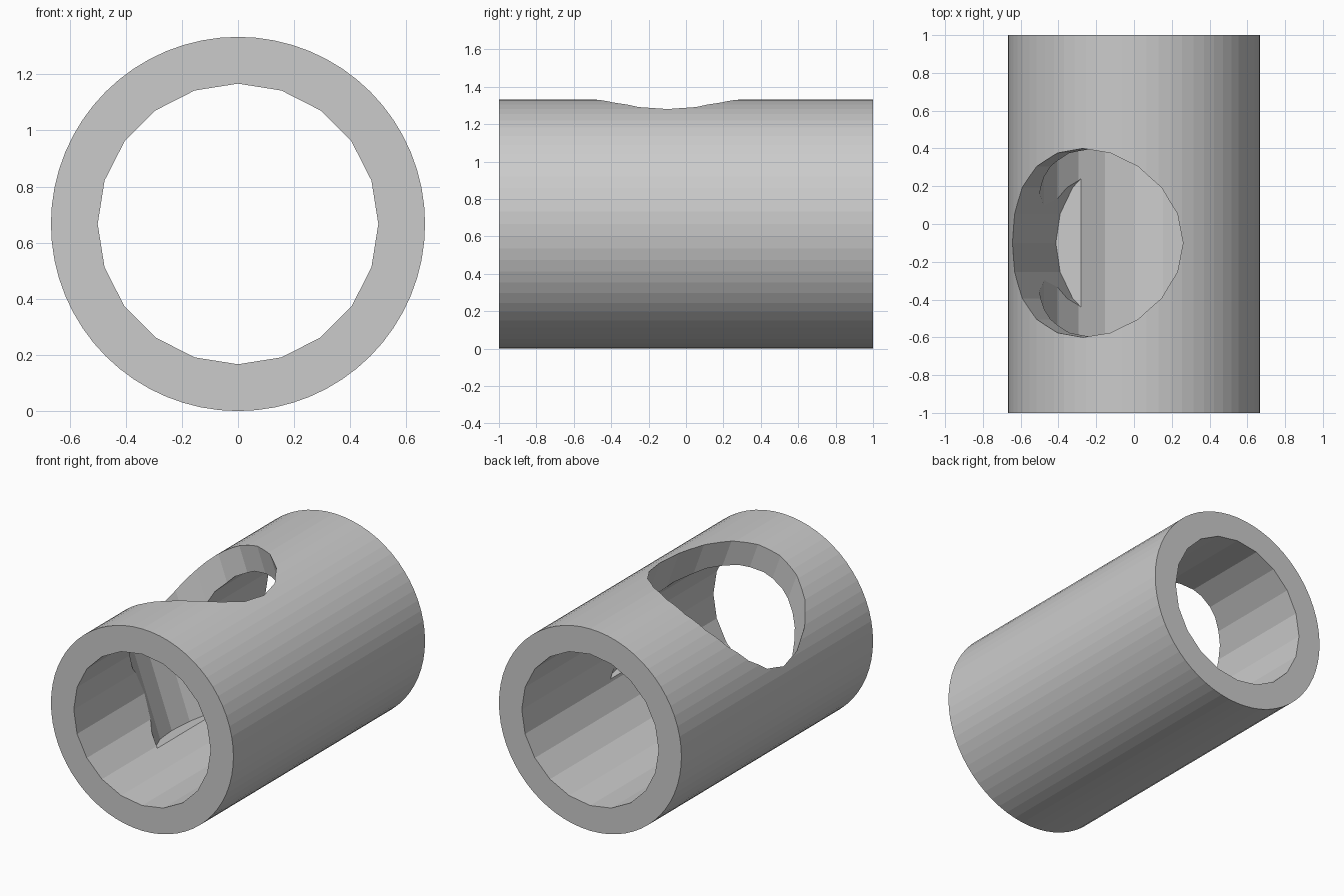
import bpy
from math import radians, sin, cos

if "Cube" in bpy.data.objects:
    bpy.data.objects.remove(bpy.data.objects["Cube"])

R = 2 / 3            # outer radius, also the height of the pipe axis


def cylinder(name, sides, radius, length, location, rotation):
    bpy.ops.mesh.primitive_cylinder_add(vertices=sides, radius=radius, depth=length,
                                        location=location, rotation=rotation)
    obj = bpy.context.object
    obj.name = name
    return obj


def cut(target, cutter):
    cutter.hide_render = True
    mod = target.modifiers.new(cutter.name, 'BOOLEAN')
    mod.operation = 'DIFFERENCE'
    mod.solver = 'EXACT'
    mod.object = cutter
    bpy.context.view_layer.objects.active = target
    bpy.ops.object.modifier_apply(modifier=mod.name)
    bpy.data.objects.remove(cutter)


# Pipe body lying along y
along_y = (radians(90), 0, 0)
pipe = cylinder("pipe", 64, R, 2, (0, 0, R), along_y)

# Straight 20-sided bore
cut(pipe, cylinder("bore_cutter", 20, 0.5, 2.4, (0, 0, R), along_y))

# Tilted side hole: flat-bottomed, leaning to the left, slightly off the axis
tilt = radians(20)
offset, bottom, length = -0.046, -0.29, 1.5
mid = bottom + length / 2
hole_centre = (offset * cos(tilt) - mid * sin(tilt), -0.1,
               R + offset * sin(tilt) + mid * cos(tilt))
cut(pipe, cylinder("side_hole_cutter", 20, 0.5, length, hole_centre, (0, -tilt, 0)))
